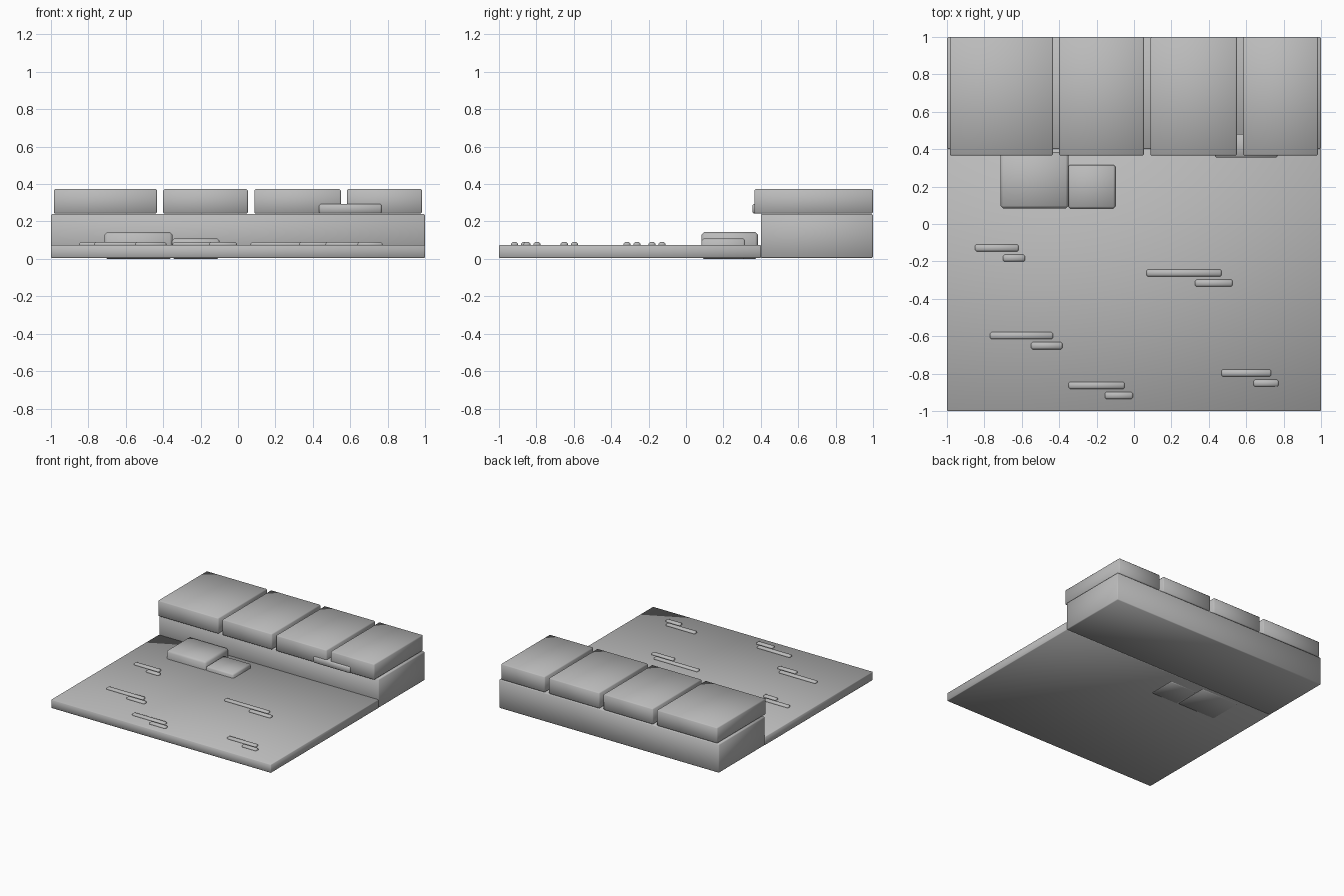
import bpy
import bmesh
from mathutils import Vector

old = bpy.data.objects.get("Cube")
if old:
    bpy.data.objects.remove(old, do_unlink=True)

grey = bpy.data.materials.new("stone grey")
grey.use_nodes = True
colour = (0.5, 0.5, 0.5, 1)
grey.diffuse_color = colour
grey.node_tree.nodes["Principled BSDF"].inputs["Base Color"].default_value = colour


def block(name, x, y, z, bevel):
    """Softly shaded box with single chamfers, spanning the given ranges."""
    low, high = (Vector(c) for c in zip(x, y, z))
    bm = bmesh.new()
    bmesh.ops.create_cube(bm, size=1)
    bmesh.ops.scale(bm, vec=high - low, verts=bm.verts)
    bmesh.ops.bevel(bm, geom=bm.edges[:], offset=bevel, segments=1,
                    profile=0.5, affect='EDGES')
    for face in bm.faces:
        face.smooth = True
    mesh = bpy.data.meshes.new(name)
    bm.to_mesh(mesh)
    bm.free()
    mesh.materials.append(grey)
    obj = bpy.data.objects.new(name, mesh)
    obj.location = (low + high) / 2
    bpy.context.collection.objects.link(obj)


# Ground slab and raised wall behind it
block("ground_slab", (-1, 1), (-1, 0.4), (0.005, 0.075), 0.004)
block("back_wall", (-1, 1), (0.4, 1), (0.005, 0.24), 0.006)

# Row of cap stones overhanging the wall
caps = [(-0.985, -0.433), (-0.4, 0.053), (0.087, 0.55), (0.583, 0.984)]
for i, span in enumerate(caps, 1):
    block(f"cap_stone_{i}", span, (0.365, 1), (0.242, 0.373), 0.007)

# Small ledge between the last two caps
block("ledge_stone", (0.433, 0.768), (0.355, 0.48), (0.242, 0.293), 0.008)

# Two steps at the foot of the wall, set through the slab
block("tall_step", (-0.715, -0.35), (0.083, 0.385), (0, 0.143), 0.015)
block("low_step", (-0.352, -0.1), (0.083, 0.316), (0, 0.108), 0.01)

# Pairs of raised ground ridges: long ridge, then a shorter one in front
pairs = [
    ((-0.85, -0.617), (-0.70, -0.583), -0.128),
    ((0.067, 0.468), (0.327, 0.527), -0.262),
    ((-0.77, -0.433), (-0.55, -0.383), -0.597),
    ((0.467, 0.733), (0.639, 0.773), -0.797),
    ((-0.35, -0.05), (-0.155, -0.006), -0.863),
]
for i, (long_x, short_x, y) in enumerate(pairs, 1):
    for kind, span, mid in (("long", long_x, y), ("short", short_x, y - 0.054)):
        block(f"{kind}_ridge_{i}", span, (mid - 0.019, mid + 0.019),
              (0.066, 0.089), 0.008)
